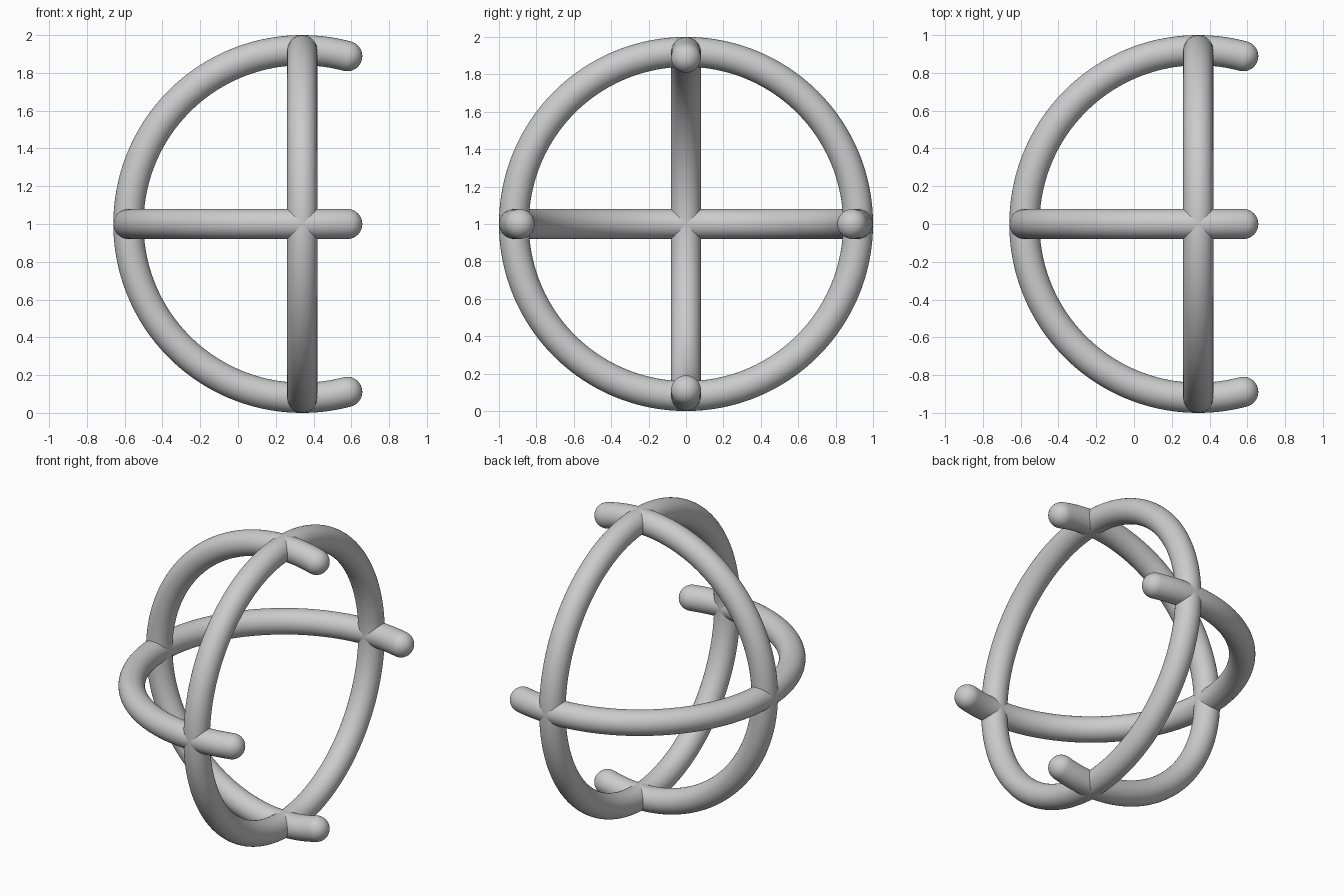
import bpy
import bmesh
from math import pi, sin, cos, radians
from mathutils import Vector

cube = bpy.data.objects.get("Cube")
if cube:
    bpy.data.objects.remove(cube, do_unlink=True)

CENTER = Vector((0.34, 0, 1))
RADIUS, TUBE = 0.92, 0.08
SIDES, STEPS, CAP_STEPS = 48, 128, 10
OVERHANG = radians(15)     # how far the open hoops reach past the full ring

grey = bpy.data.materials.new("plain grey")
grey.use_nodes = True
color = (0.6, 0.6, 0.6, 1)
grey.diffuse_color = color
grey.node_tree.nodes["Principled BSDF"].inputs["Base Color"].default_value = color


def finish(obj, name):
    obj.name = name
    obj.data.materials.append(grey)
    for poly in obj.data.polygons:
        poly.use_smooth = True


def open_hoop(name, side):
    """Round-ended tube along an arc in the plane of the x axis and `side`."""
    side = Vector(side)
    forward = Vector((1, 0, 0))
    normal = forward.cross(side)
    start, end = pi / 2 - OVERHANG, 3 * pi / 2 + OVERHANG

    # Sections: arc angle, shift along the tangent, tube radius
    cap = [i * pi / 2 / CAP_STEPS for i in range(1, CAP_STEPS)]
    sections = [(start, -TUBE * sin(a), TUBE * cos(a)) for a in reversed(cap)]
    sections += [(start + (end - start) * i / STEPS, 0, TUBE)
                 for i in range(STEPS + 1)]
    sections += [(end, TUBE * sin(a), TUBE * cos(a)) for a in cap]

    def frame(angle):
        out = forward * cos(angle) + side * sin(angle)
        along = side * cos(angle) - forward * sin(angle)
        return out, along

    bm = bmesh.new()
    rings = []
    for angle, shift, radius in sections:
        out, along = frame(angle)
        mid = out * RADIUS + along * shift
        turns = [2 * pi * j / SIDES for j in range(SIDES)]
        rings.append([bm.verts.new(mid + radius * (out * cos(t) + normal * sin(t)))
                      for t in turns])
    for a, b in zip(rings, rings[1:]):
        for j in range(SIDES):
            k = (j + 1) % SIDES
            bm.faces.new((a[j], a[k], b[k], b[j]))

    # Close the rounded tips
    for ring, angle, sign in ((rings[0], start, -1), (rings[-1], end, 1)):
        out, along = frame(angle)
        tip = bm.verts.new(out * RADIUS + along * TUBE * sign)
        for j in range(SIDES):
            bm.faces.new((ring[j], ring[(j + 1) % SIDES], tip))
    bmesh.ops.recalc_face_normals(bm, faces=bm.faces)
    mesh = bpy.data.meshes.new(name)
    bm.to_mesh(mesh)
    bm.free()
    obj = bpy.data.objects.new(name, mesh)
    obj.location = CENTER
    bpy.context.collection.objects.link(obj)
    finish(obj, name)


# Full ring standing across the x axis
bpy.ops.mesh.primitive_torus_add(
    location=CENTER, rotation=(0, pi / 2, 0), major_radius=RADIUS,
    minor_radius=TUBE, major_segments=192, minor_segments=SIDES)
finish(bpy.context.object, "full_ring")

# Two crossing open hoops
open_hoop("upright_hoop", (0, 0, 1))
open_hoop("level_hoop", (0, 1, 0))
